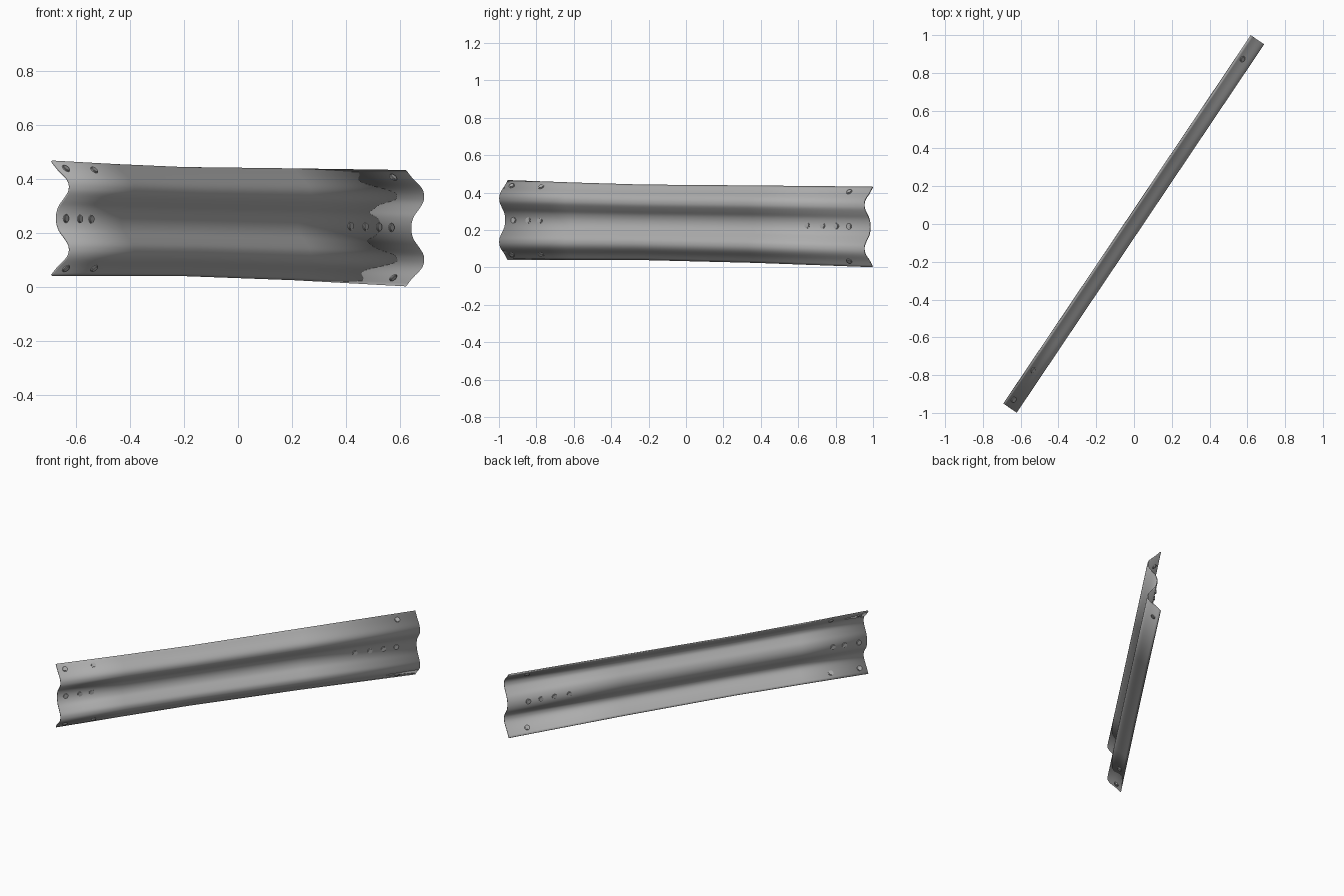
import bpy, bmesh, math
from mathutils import Vector

cube = bpy.data.objects.get("Cube")
if cube:
    bpy.data.objects.remove(cube)

steel = bpy.data.materials.new("galvanised_grey")
steel.use_nodes = True
GREY = (0.42, 0.42, 0.42, 1)
steel.diffuse_color = GREY
bsdf = steel.node_tree.nodes["Principled BSDF"]
bsdf.inputs["Base Color"].default_value = GREY
bsdf.inputs["Roughness"].default_value = 0.6

# Beam frame: runs diagonally, ridges bulge towards OUT
START = Vector((-0.69, -0.952, 0))
RUN = Vector((1.31, 1.95, 0))
OUT = Vector((RUN.y, -RUN.x, 0)).normalized()
DEPTH = 0.08

# Half of the W section, rim to valley: (height fraction, depth fraction)
HALF = [(1, 0), (.85, .38), (.72, .79), (.63, .96), (.54, 1), (.45, .94),
        (.33, .7), (.22, .45), (.11, .32), (0, .28)]
# Stations along the beam: (position, top z, bottom z)
STATIONS = [(0, .465, .042), (.18, .452, .043), (.37, .441, .042),
            (.68, .436, .027), (1, .43, .004)]


def section(steps=3):
    """Smooth W section through the half profile and its mirror."""
    pts = [Vector(p) for p in HALF]
    pts += [Vector((-u, d)) for u, d in HALF[-2::-1]]
    ext = [2 * pts[0] - pts[1]] + pts + [2 * pts[-1] - pts[-2]]
    out = []
    for a, b, c, d in zip(ext, ext[1:], ext[2:], ext[3:]):
        for i in range(steps):
            t = i / steps
            out.append(.5 * (2 * b + (c - a) * t + (2 * a - 5 * b + 4 * c - d) * t ** 2
                             + (3 * b - a - 3 * c + d) * t ** 3))
    return out + [pts[-1]]


def point(s, u, d):
    """Place a section point at position s along the beam."""
    for (s0, t0, b0), (s1, t1, b1) in zip(STATIONS, STATIONS[1:]):
        if s <= s1:
            k = (s - s0) / (s1 - s0)
            top, bot = t0 + (t1 - t0) * k, b0 + (b1 - b0) * k
            break
    z = (top + bot) / 2 + u * (top - bot) / 2
    return START + RUN * s + OUT * (d * DEPTH) + Vector((0, 0, z))


def finish(bm, name):
    bmesh.ops.recalc_face_normals(bm, faces=bm.faces)
    mesh = bpy.data.meshes.new(name)
    bm.to_mesh(mesh)
    bm.free()
    mesh.materials.append(steel)
    obj = bpy.data.objects.new(name, mesh)
    bpy.context.collection.objects.link(obj)
    bpy.ops.object.select_all(action='DESELECT')
    obj.select_set(True)
    bpy.context.view_layer.objects.active = obj
    bpy.ops.object.shade_smooth_by_angle(angle=math.radians(35))
    return obj


# Corrugated rail
bm = bmesh.new()
rows = [[bm.verts.new(point(st[0], *p)) for p in section()] for st in STATIONS]
for r0, r1 in zip(rows, rows[1:]):
    for i in range(len(r0) - 1):
        bm.faces.new((r0[i], r0[i + 1], r1[i + 1], r1[i]))
rail = finish(bm, "corrugated_rail")
sheet = rail.modifiers.new("sheet_thickness", 'SOLIDIFY')
sheet.thickness = 0.007
sheet.offset = 0


# Bolts pass through the sheet and show on both sides
def bolt(name, s, u, d, slope):
    z_axis = (OUT + Vector((0, 0, slope))).normalized()
    bm = bmesh.new()
    bmesh.ops.create_cone(bm, cap_ends=True, segments=16, radius1=.016,
                          radius2=.016, depth=.02)
    rims = [e for e in bm.edges if abs(e.verts[0].co.z - e.verts[1].co.z) < 1e-5]
    bmesh.ops.bevel(bm, geom=rims, offset=.003, segments=2, affect='EDGES')
    obj = finish(bm, name)
    obj.rotation_mode = 'QUATERNION'
    obj.rotation_quaternion = z_axis.to_track_quat('Z', 'Y')
    obj.location = point(s, u, d)


for i, s in enumerate((.023, .063, .095, .828, .87, .908, .943)):
    bolt(f"valley_bolt_{i + 1}", s, 0, .28, 0)
for i, s in enumerate((.02, .1, .945)):
    for label, side in (("upper", 1), ("lower", -1)):
        bolt(f"{label}_rim_bolt_{i + 1}", s, side * .86, .36, side * 1.0)
